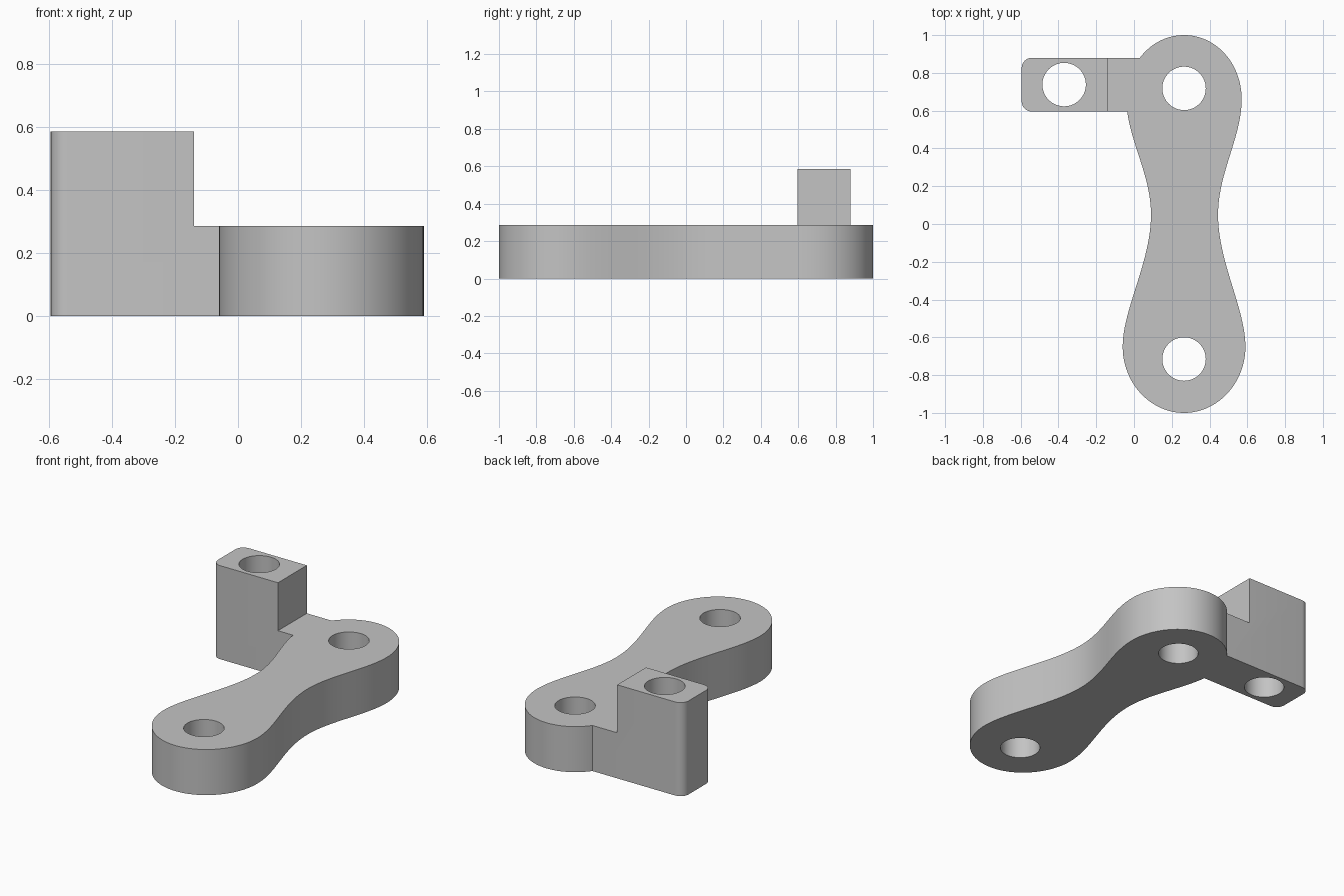
import bpy, bmesh, math
from mathutils import Vector
from mathutils.geometry import interpolate_bezier

cube = bpy.data.objects.get("Cube")
if cube:
    bpy.data.objects.remove(cube, do_unlink=True)

grey = bpy.data.materials.new("plain grey")
grey.use_nodes = True
grey.diffuse_color = (0.55, 0.55, 0.55, 1)
grey.node_tree.nodes["Principled BSDF"].inputs["Base Color"].default_value = grey.diffuse_color

THICK, TALL = 0.285, 0.585


def prism(name, points, direction):
    """Extrude a closed planar outline into a solid."""
    bm = bmesh.new()
    face = bm.faces.new([bm.verts.new(p) for p in points])
    ext = bmesh.ops.extrude_face_region(bm, geom=[face])
    moved = [v for v in ext["geom"] if isinstance(v, bmesh.types.BMVert)]
    bmesh.ops.translate(bm, verts=moved, vec=direction)
    bmesh.ops.recalc_face_normals(bm, faces=bm.faces)
    return finish(name, bm)


def finish(name, bm):
    mesh = bpy.data.meshes.new(name)
    bm.to_mesh(mesh)
    bm.free()
    mesh.materials.append(grey)
    obj = bpy.data.objects.new(name, mesh)
    bpy.context.collection.objects.link(obj)
    return obj


def combine(body, other, operation):
    """Apply a boolean and discard the second solid."""
    mod = body.modifiers.new(operation, "BOOLEAN")
    mod.operation, mod.solver, mod.object = operation, "EXACT", other
    bpy.context.view_layer.objects.active = body
    bpy.ops.object.modifier_apply(modifier=mod.name)
    bpy.data.objects.remove(other, do_unlink=True)


# Waisted lever outline: (position, tangent, handle in, handle out)
CX = 0.265
knots = [
    ((CX, -1), (1, 0), 0.18, 0.18),
    ((0.59, -0.65), (0, 1), 0.19, 0.20),
    ((0.445, 0.05), (0, 1), 0.25, 0.22),
    ((0.57, 0.66), (0, 1), 0.20, 0.19),
    ((CX, 1), (-1, 0), 0.17, 0.17),
    ((-0.04, 0.66), (0, -1), 0.19, 0.20),
    ((0.09, 0.05), (0, -1), 0.22, 0.25),
    ((-0.06, -0.65), (0, -1), 0.20, 0.19),
]
outline = []
for i, (p, t, _, out) in enumerate(knots):
    q, u, back, _ = knots[(i + 1) % len(knots)]
    p, t, q, u = (Vector((*v, 0)) for v in (p, t, q, u))
    outline += interpolate_bezier(p, p + t * out, q - u * back, q, 25)[:-1]
lever = prism("lever", outline, (0, 0, THICK))

# Stepped side arm with rounded outer corners
LEFT, STEP = -0.595, -0.14
profile = [(LEFT, 0), (0.15, 0), (0.15, THICK), (STEP, THICK), (STEP, TALL), (LEFT, TALL)]
arm = prism("arm", [(x, 0.595, z) for x, z in profile], (0, 0.285, 0))
bm = bmesh.new()
bm.from_mesh(arm.data)
corners = [e for e in bm.edges
           if all(abs(v.co.x - LEFT) < 1e-4 for v in e.verts)
           and abs(e.verts[0].co.z - e.verts[1].co.z) > 0.1]
bmesh.ops.bevel(bm, geom=corners, offset=0.055, segments=8, profile=0.5, affect="EDGES")
bm.to_mesh(arm.data)
bm.free()
combine(lever, arm, "UNION")

# Through holes
for x, y in [(CX, 0.718), (CX, -0.715), (-0.37, 0.738)]:
    circle = [(x + 0.115 * math.cos(a), y + 0.115 * math.sin(a), -0.1)
              for a in (math.tau * k / 64 for k in range(64))]
    combine(lever, prism("hole_cutter", circle, (0, 0, 1)), "DIFFERENCE")

# Smooth curved walls, crisp edges
bpy.ops.object.select_all(action="DESELECT")
lever.select_set(True)
bpy.context.view_layer.objects.active = lever
bpy.ops.object.shade_smooth_by_angle(angle=math.radians(30))
